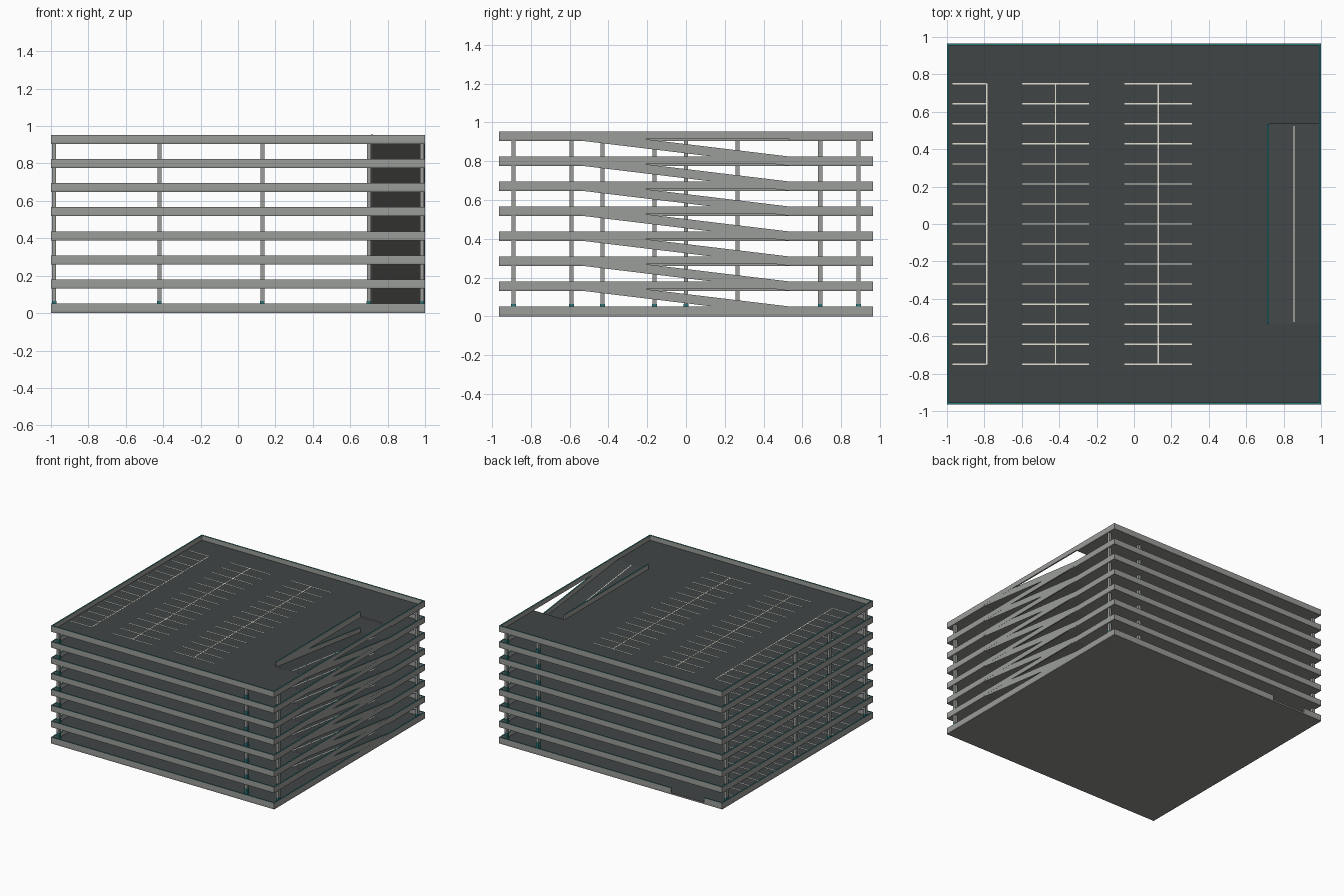
import bpy, bmesh

if "Cube" in bpy.data.objects:
    bpy.data.objects.remove(bpy.data.objects["Cube"])

def mat(name, r, g, b):
    m = bpy.data.materials.new(name)
    m.diffuse_color = (r, g, b, 1)
    m.use_nodes = True
    m.node_tree.nodes["Principled BSDF"].inputs["Base Color"].default_value = m.diffuse_color
    return m

CONCRETE = mat("concrete grey", 0.325, 0.34, 0.32)
SLABGREY = mat("slab grey", 0.27, 0.275, 0.26)
ASPHALT = mat("asphalt dark grey", 0.051, 0.060, 0.059)
PAINT = mat("line paint off white", 0.76, 0.74, 0.65)
TEAL = mat("teal trim", 0.025, 0.18, 0.19)

W, D = 1.0, 0.965            # half width and half depth
BAND = 0.048                 # parapet height including slab
SLAB = 0.010                 # floor thickness
BASE = 0.003                 # offset of the storeys
PITCH = (0.953 - BASE - BAND) / 7
T = 0.011                    # parapet thickness
RX, RY = 0.71, 0.535         # ramp inner side, ramp half length
LEVELS = 8

def add_box(bm, x0, x1, y0, y1, z0, z1, rise=0.0):
    """Box; rise lifts the y0 end to make a sloping piece."""
    v = [bm.verts.new((x, y, z + (rise if y == y0 else 0)))
         for x in (x0, x1) for y in (y0, y1) for z in (z0, z1)]
    for f in ((0, 1, 3, 2), (4, 6, 7, 5), (0, 4, 5, 1),
              (2, 3, 7, 6), (0, 2, 6, 4), (1, 5, 7, 3)):
        bm.faces.new([v[i] for i in f])

def make(name, material, boxes, top=None):
    """Object made of boxes; upward faces may get their own colour."""
    bm = bmesh.new()
    for b in boxes:
        add_box(bm, *b)
    bmesh.ops.recalc_face_normals(bm, faces=bm.faces)
    if top:
        for f in bm.faces:
            f.normal_update()
            f.material_index = int(f.normal.z > 0.5)
    me = bpy.data.meshes.new(name)
    bm.to_mesh(me)
    bm.free()
    for m in (material, top):
        if m:
            me.materials.append(m)
    ob = bpy.data.objects.new(name, me)
    bpy.context.collection.objects.link(ob)
    return ob

def stall_lines(z):
    """Painted stalls: one wall row and two double rows."""
    h, z0, z1 = 0.0032, z, z + 0.001
    out = []
    for x0, x1, xc in ((-0.97, -0.79, -0.787), (-0.60, -0.24, -0.42), (-0.05, 0.31, 0.13)):
        out.append((xc - h, xc + h, -0.752, 0.752, z0, z1))
        for i in range(15):
            y = -0.75 + i * 1.5 / 14
            out.append((x0, x1, y - h, y + h, z0, z1 + 0.0003))
    return out

for k in range(LEVELS):
    z = BASE + k * PITCH
    n = f"level_{k + 1}"
    zs = z + SLAB
    # Floor slab with asphalt top; upper levels are open over the ramp
    if k == 0:
        floor = [(-W, W, -D, D, 0, zs)]
    else:
        floor = [(-W, RX, -D, D, z, zs),
                 (RX, W, -D, -RY, z, zs),
                 (RX, W, RY, D, z, zs)]
    make(n + "_floor", SLABGREY, floor, ASPHALT)

    # Outer parapet standing on the slab; ground level has a back entrance
    top = z + BAND
    walls = [(-W, W, -D, -D + T, zs, top),
             (-W, -W + T, -D + T, D - T, zs, top),
             (W - T, W, -D + T, D - T, zs, top)]
    if k == 0:
        walls += [(-W, -0.835, D - T, D, zs, top), (-0.54, W, D - T, D, zs, top)]
    else:
        walls.append((-W, W, D - T, D, zs, top))
    make(n + "_parapet", CONCRETE, walls, TEAL)

    # Railing beside the ramp opening
    if k > 0:
        make(n + "_opening_railing", CONCRETE,
             [(RX, RX + T, -RY, RY, z, top + 0.001)], TEAL)
    make(n + "_stall_lines", PAINT, stall_lines(zs))

    # Ramp up to the next level: deck, side walls and centre line
    if k < LEVELS - 1:
        r = PITCH
        make(n + "_ramp_deck", SLABGREY,
             [(RX + 0.002, W - 0.003, -RY, RY, z + 0.0005, zs + 0.0005, r)], ASPHALT)
        make(n + "_ramp_walls", CONCRETE,
             [(RX + 0.0005, RX + T - 0.0005, -RY, RY, z + 0.0002, z + BAND, r),
              (W - T + 0.0005, W - 0.0006, -RY, RY, z + 0.0002, z + BAND, r)], TEAL)
        make(n + "_ramp_line", PAINT,
             [(0.852, 0.858, -RY + 0.01, RY - 0.01, zs + 0.001, zs + 0.002, r * 0.98)])

# Columns from the ground floor to the roof slab
spots = [(x, y) for x in (-0.42, 0.13) for y in (-0.59, -0.162, 0.265, 0.692)]
spots += [(x, y) for x in (0.70, 0.983) for y in (-0.89, 0.89)]
spots += [(-0.983, y) for y in (-0.89, -0.43, 0.0, 0.89)]
c = 0.011
make("columns", CONCRETE,
     [(x - c, x + c, y - c, y + c, BASE + SLAB, BASE + 7 * PITCH + 0.001) for x, y in spots])

# Teal painted column feet, tallest on the ground level
c += 0.0012
feet = []
for k in range(LEVELS - 1):
    z = BASE + k * PITCH
    feet += [(x - c, x + c, y - c, y + c, z + SLAB, z + (0.062 if k == 0 else BAND - 0.001))
             for x, y in spots]
make("column_feet", TEAL, feet)
